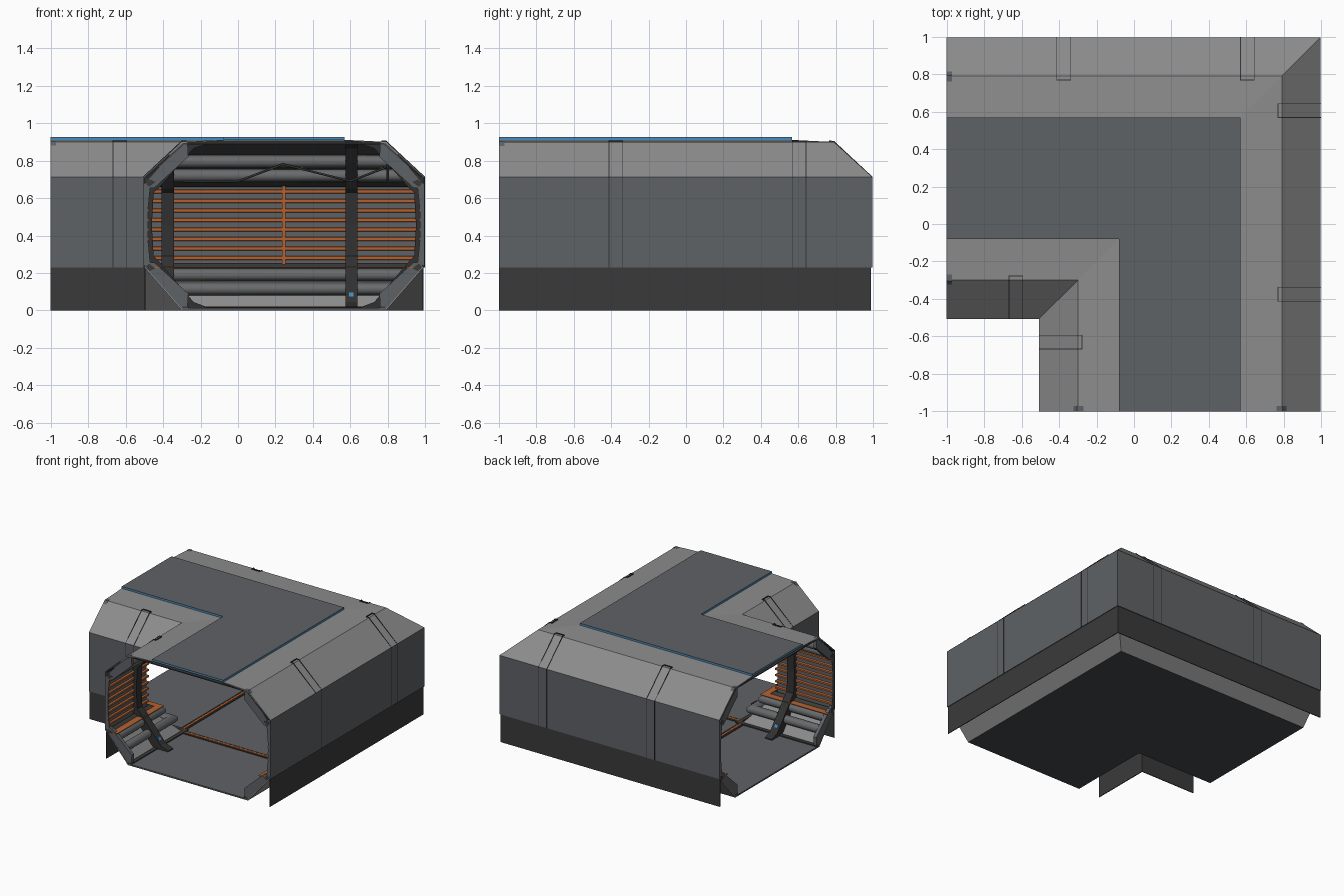
import bpy, bmesh, math
from mathutils import Vector

if "Cube" in bpy.data.objects:
    bpy.data.objects.remove(bpy.data.objects["Cube"])


def material(name, rgb):
    m = bpy.data.materials.new(name)
    m.diffuse_color = (*rgb, 1)
    m.use_nodes = True
    m.node_tree.nodes["Principled BSDF"].inputs["Base Color"].default_value = m.diffuse_color
    return m


LIGHT = material("light grey", (0.265, 0.265, 0.265))
SLATE = material("slate grey", (0.114, 0.122, 0.132))
DARK = material("dark grey", (0.042, 0.042, 0.042))
CHARCOAL = material("charcoal", (0.062, 0.066, 0.068))
BLACK = material("near black", (0.031, 0.031, 0.032))
PIPE = material("pipe grey", (0.14, 0.145, 0.15))
ORANGE = material("orange", (0.45, 0.12, 0.03))
BLUE = material("blue", (0.06, 0.27, 0.52))
MID = (0.245, 0.455)  # centre of the corridor cross-section


def flip(p, side, up=1):
    """Mirror cross-section point (c, z) to the inner wall and/or the ceiling."""
    return (p[0] if side > 0 else 2 * MID[0] - p[0],
            p[1] if up > 0 else 2 * MID[1] - p[1])


def loft(name, rings, mat, smooth=False):
    bm = bmesh.new()
    vs = [[bm.verts.new(p) for p in r] for r in rings]
    n = len(vs[0])
    for a, b in zip(vs, vs[1:]):
        for i in range(n):
            bm.faces.new((a[i], a[(i + 1) % n], b[(i + 1) % n], b[i]))
    bm.faces.new(vs[0])
    bm.faces.new(vs[-1][::-1])
    bmesh.ops.recalc_face_normals(bm, faces=bm.faces)
    me = bpy.data.meshes.new(name)
    bm.to_mesh(me)
    bm.free()
    ob = bpy.data.objects.new(name, me)
    bpy.context.collection.objects.link(ob)
    me.materials.append(mat)
    if smooth:
        bpy.ops.object.select_all(action='DESELECT')
        ob.select_set(True)
        bpy.context.view_layer.objects.active = ob
        bpy.ops.object.shade_smooth_by_angle(angle=math.radians(40))
    return ob


def sweep(name, prof, mat, smooth=False, end=-1):
    """Sweep a (c, z) section round the L-shaped corner with a mitre."""
    return loft(name, [[(end, c, z) for c, z in prof],
                       [(c, c, z) for c, z in prof],
                       [(c, end, z) for c, z in prof]], mat, smooth)


def plate(name, a, b, mat, t=0.006):
    """Thin swept sheet from a to b, thickened toward the corridor centre."""
    a, b = Vector(a), Vector(b)
    d = (b - a).normalized()
    n = Vector((-d.y, d.x))
    if n.dot(Vector(MID) - (a + b) / 2) < 0:
        n = -n
    return sweep(name, [a, b, b + n * t, a + n * t], mat)


def slice_(name, prof, t, w, mat):
    """Extrude a (c, z) section across width w at position t in both arms."""
    for arm in (0, 1):
        rings = [[(s, c, z) if arm == 0 else (c, s, z) for c, z in prof]
                 for s in (t - w / 2, t + w / 2)]
        loft(name, rings, mat)


def rect(c0, c1, z0, z1):
    return [(c0, z0), (c1, z0), (c1, z1), (c0, z1)]


# floor, underside and roof slab with a blue edge
sweep("underside", rect(-0.30, 0.79, 0, 0.006), CHARCOAL)
sweep("floor", rect(-0.30, 0.79, 0.006, 0.012), SLATE)
sweep("roof_slab", rect(-0.08, 0.567, 0.924, 0.927), SLATE)
sweep("roof_slab_edge", rect(-0.08, 0.567, 0.911, 0.924), BLUE)
sweep("ceiling_liner", rect(-0.29, 0.78, 0.887, 0.895), DARK)

RIB = [(0.66, 0.9), (0.785, 0.9), (0.985, 0.7), (0.985, 0.24), (0.79, 0.005),
       (0.66, 0.005), (0.66, 0.02), (0.727, 0.045), (0.915, 0.265), (0.94, 0.29),
       (0.95, 0.455), (0.94, 0.63), (0.915, 0.65), (0.727, 0.865), (0.66, 0.885)]
TRIM = [(0.765, 0.9), (0.768, 0.907), (0.791, 0.906), (0.9975, 0.714), (0.9975, 0.23),
        (0.98, 0.23), (0.98, 0.705), (0.785, 0.895)]
CAP = [(0.988, 0.232), (0.793, 0.008), (0.76, 0.008), (0.755, 0.09), (0.935, 0.255),
       (0.98, 0.26)]

for side in (1, -1):
    tag = "outer_" if side > 0 else "inner_"
    f = lambda c, z, up=1: flip((c, z), side, up)

    def fs(pts, up=1):
        return [flip(p, side, up) for p in pts]

    # shell panels
    plate(tag + "skirt", f(0.99, 0), f(0.99, 0.23), DARK)
    plate(tag + "wall", f(0.996, 0.23), f(0.996, 0.713), SLATE)
    plate(tag + "roof_chamfer", f(0.996, 0.713), f(0.79, 0.9), LIGHT)
    plate(tag + "roof_edge", f(0.79, 0.9), f(0.565, 0.911), LIGHT)
    plate(tag + "floor_chamfer", f(0.99, 0.23), f(0.79, 0.0), LIGHT)
    plate(tag + "upper_liner", f(0.98, 0.713), f(0.78, 0.892), DARK)

    # inside wall cladding with orange fins
    plate(tag + "cladding", f(0.985, 0.23), f(0.985, 0.68), SLATE)
    for i in range(8):
        z = 0.28 + i * 0.0507
        sweep(tag + "fin", fs([(0.98, z - 0.012), (0.966, z - 0.007),
                               (0.966, z + 0.007), (0.98, z + 0.012)]),
              ORANGE, end=-0.995)
    slice_(tag + "wall_end", fs([(0.992, 0.24), (0.958, 0.25), (0.97, 0.37),
                                 (0.97, 0.54), (0.958, 0.66), (0.992, 0.68)]),
           -0.9955, 0.006, SLATE)

    # pipes along the four chamfers, with ledges and closing caps at the ends
    for up in (1, -1):
        for c, z in ((0.908, 0.19), (0.844, 0.115)):
            ring = [(c + 0.034 * math.cos(k * math.tau / 12),
                     z + 0.034 * math.sin(k * math.tau / 12)) for k in range(12)]
            sweep(tag + "pipe", fs(ring, up), PIPE, True, -0.97)
        sweep(tag + "ledge", fs([(0.985, 0.23), (0.96, 0.21), (0.93, 0.225),
                                 (0.965, 0.25)], up), DARK)
        slice_(tag + "chamfer_cap", fs(CAP, up), -0.984, 0.028, SLATE)
    sweep(tag + "orange_shelf", fs(rect(0.885, 0.95, 0.228, 0.232)), ORANGE)
    sweep(tag + "kerb", fs(rect(0.755, 0.785, 0.006, 0.02)), DARK)

    # ribs, with the trim lines that show on the outside
    for t in ((-0.375, 0.605) if side > 0 else (-0.63,)):
        slice_(tag + "rib", fs(RIB), t, 0.065, BLACK)
        for d in (-0.037, 0.037):
            slice_(tag + "rib_trim", fs(TRIM), t + d, 0.004, BLACK)
        slice_(tag + "rib_clip", fs(rect(0.765, 0.771, 0.895, 0.908)), t, 0.078, BLACK)
        slice_(tag + "rib_light", fs([(0.718, 0.02), (0.79, 0.02), (0.79, 0.1),
                                      (0.765, 0.095)]), t, 0.025, BLUE)

# orange seams on the outer wall and across the floor
slice_("wall_seam", rect(0.958, 0.982, 0.23, 0.675), 0.245, 0.018, ORANGE)
slice_("floor_seam", rect(-0.30, 0.77, 0.01, 0.018), -0.31, 0.018, ORANGE)
for d in (-0.02, 0.02):
    slice_("floor_seam_edge", rect(-0.30, 0.77, 0.01, 0.016), -0.31 + d, 0.012, BLACK)

# hanging cable under the upper outer pipes
for arm in (0, 1):
    cu = bpy.data.curves.new("cable", 'CURVE')
    cu.dimensions = '3D'
    cu.bevel_depth = 0.007
    cu.bevel_resolution = 1
    sp = cu.splines.new('POLY')
    path = [(-0.3, 0.69), (0, 0.69), (0.24, 0.78), (0.6, 0.69), (0.78, 0.76)]
    sp.points.add(len(path) - 1)
    for p, (t, z) in zip(sp.points, path):
        p.co = (t, 0.8, z, 1) if arm == 0 else (0.8, t, z, 1)
    cu.materials.append(BLACK)
    bpy.context.collection.objects.link(bpy.data.objects.new("cable", cu))
